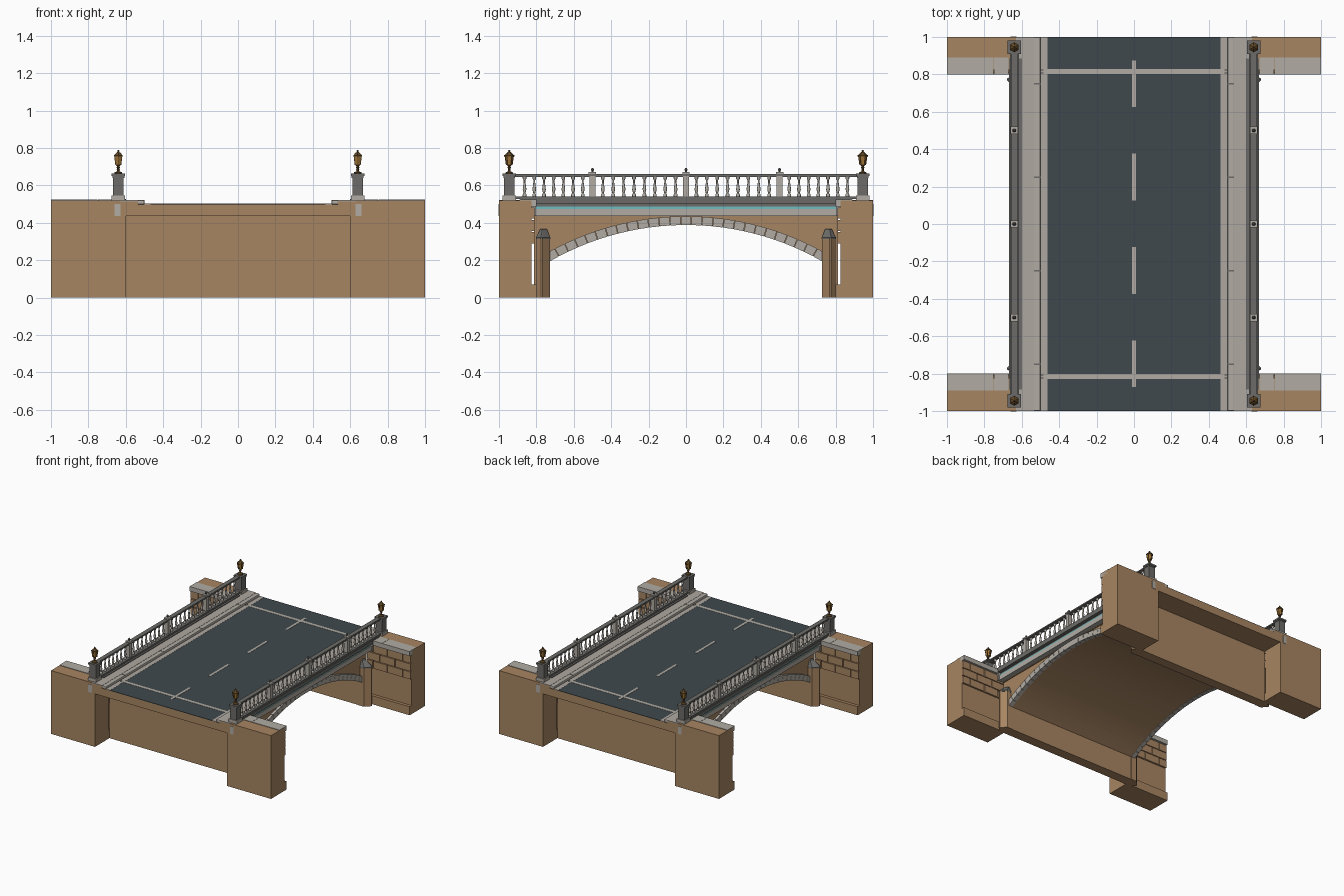
import bpy, bmesh, math

cube = bpy.data.objects.get("Cube")
if cube:
    bpy.data.objects.remove(cube, do_unlink=True)


def material(name, *rgb):
    m = bpy.data.materials.new(name)
    m.use_nodes = True
    m.diffuse_color = (*rgb, 1)
    bsdf = next(n for n in m.node_tree.nodes if n.type == 'BSDF_PRINCIPLED')
    bsdf.inputs["Base Color"].default_value = (*rgb, 1)
    return m


BROWN = material("brown_masonry", .39, .235, .12)
ROAD = material("asphalt", .051, .066, .076)
PAVING = material("paving", .43, .39, .35)
STONE = material("pale_stone", .44, .41, .37)
GREY = material("grey_stone", .15, .148, .14)
DARK = material("dark_stone", .07, .07, .068)
TEAL = material("teal_band", .16, .5, .52)
BRASS = material("dark_brass", .12, .065, .02)
AMBER = material("amber_glass", .36, .18, .04)


def finish(name, bm, mat):
    bmesh.ops.recalc_face_normals(bm, faces=bm.faces)
    mesh = bpy.data.meshes.new(name)
    bm.to_mesh(mesh)
    bm.free()
    mesh.materials.append(mat)
    ob = bpy.data.objects.new(name, mesh)
    bpy.context.collection.objects.link(ob)
    return ob


def loft(bm, rings):
    """Skin a list of closed rings and cap both ends."""
    vs = [[bm.verts.new(p) for p in r] for r in rings]
    n = len(vs[0])
    for a, b in zip(vs, vs[1:]):
        for i in range(n):
            bm.faces.new((a[i], a[(i + 1) % n], b[(i + 1) % n], b[i]))
    bm.faces.new(vs[0])
    bm.faces.new(vs[-1])


def box(name, x, y, z, mat, sx=1, sy=1):
    bm = bmesh.new()
    loft(bm, [[(sx * a, sy * b, h) for a, b in
               ((x[0], y[0]), (x[1], y[0]), (x[1], y[1]), (x[0], y[1]))] for h in z])
    return finish(name, bm, mat)


def lathe(name, profile, loc, sides, mat):
    """Turn (radius, height) pairs about the vertical axis."""
    bm = bmesh.new()
    step = 2 * math.pi / sides
    loft(bm, [[(r * math.cos((i + .5) * step), r * math.sin((i + .5) * step), h)
               for i in range(sides)] for r, h in profile])
    ob = finish(name, bm, mat)
    ob.location = loc
    return ob


# Vault body with arched opening
RAD, CZ, HALF = 1.464, -1.074, .73
ANG = math.asin(HALF / RAD)


def arc(radius, t):
    return radius * math.sin(t), CZ + radius * math.cos(t)


SEG = 40
profile = [(-.812, .436), (-.812, 0), (-HALF, 0)]
profile += [arc(RAD, ANG * (2 * i / SEG - 1)) for i in range(SEG + 1)]
profile += [(HALF, 0), (.812, 0), (.812, .436)]
bm = bmesh.new()
loft(bm, [[(x, y, z) for y, z in profile] for x in (-.6, .6)])
finish("vault_body", bm, BROWN)

# Deck, road and road markings
box("deck_slab", (-.61, .61), (-1, 1), (.435, .498), BROWN)
box("road", (-.47, .47), (-1, 1), (.497, .501), ROAD)
for i in range(4):
    c = -.747 + i * .499
    box("centre_dash", (-.01, .01), (c - .125, c + .125), (.5, .503), STONE)
for sy in (-1, 1):
    box("cross_line", (-.49, .49), (.802, .828), (.5, .5025), STONE, 1, sy)

# Baluster and post knob shapes
BALUSTER = [(.010, .54), (.010, .552), (.005, .558), (.010, .578), (.008, .592),
            (.005, .615), (.005, .628), (.010, .636), (.010, .647)]
baluster_mesh = None
posts = (-.5, 0, .5)

for sx in (-1, 1):
    # Gutter, kerb and pavement
    box("gutter", (.463, .5), (-1, 1), (.498, .502), PAVING, sx)
    kerb = box("kerb", (.5, .537), (-1, 1), (.498, .521), STONE, sx)
    bev = kerb.modifiers.new("round", 'BEVEL')
    bev.width, bev.segments = .006, 2
    box("pavement_bed", (.535, .63), (-1, 1), (.497, .515), BROWN, sx)
    box("pavement", (.535, .63), (-1, 1), (.515, .521), PAVING, sx)
    for y in (-.75, -.25, .25, .75):
        box("kerb_joint", (.501, .535), (y - .003, y + .003), (.52, .5225), GREY, sx)
    for sy in (-1, 1):
        for y in (.807, .823):
            box("drain_slot", (.485, .502), (y - .003, y + .003), (.5, .504), DARK, sx, sy)

    # Side string course and cornice
    box("string_course", (.59, .65), (-.815, .815), (.436, .474), STONE, sx)
    box("teal_band", (.59, .645), (-.812, .812), (.474, .486), TEAL, sx)
    box("cornice_recess", (.59, .64), (-.815, .815), (.486, .5), GREY, sx)
    box("cornice", (.6, .668), (-.885, .885), (.5, .527), GREY, sx)
    box("railing_plinth", (.615, .663), (-.92, .92), (.527, .541), GREY, sx)

    # Arch ring of wedge stones
    bm = bmesh.new()
    COUNT = 27
    for i in range(COUNT):
        t0 = ANG * (2 * i / COUNT - 1) + .0008
        t1 = ANG * (2 * (i + 1) / COUNT - 1) - .0008
        wedge = [arc(RAD - .002, t0), arc(RAD - .002, t1),
                 arc(RAD + .045, t1), arc(RAD + .045, t0)]
        loft(bm, [[(sx * x, y, z) for y, z in wedge] for x in (.585, .62)])
    finish("arch_ring", bm, STONE)

    # Handrail with stepped top
    box("handrail_lower", (.627, .653), (-.92, .92), (.645, .653), GREY, sx)
    box("handrail_top", (.622, .658), (-.92, .92), (.651, .661), GREY, sx)

    # Intermediate posts
    for y in posts:
        box("post", (.624, .656), (y - .016, y + .016), (.535, .664), STONE, sx)
        box("post_cap", (.62, .66), (y - .02, y + .02), (.662, .671), STONE, sx)
        lathe("post_knob", [(.007, .67), (.005, .675), (.01, .683), (.003, .694)],
              (sx * .64, y, 0), 8, GREY)

    # Turned balusters in four bays
    stops = (-.915,) + posts + (.915,)
    for a, b in zip(stops, stops[1:]):
        n = 8 if b - a > .45 else 7
        for k in range(1, n + 1):
            loc = (sx * .64, a + (b - a) * k / (n + 1), 0)
            if baluster_mesh is None:
                ob = lathe("baluster", BALUSTER, loc, 10, STONE)
                bpy.context.view_layer.objects.active = ob
                ob.select_set(True)
                bpy.ops.object.shade_smooth_by_angle(angle=math.radians(50))
                baluster_mesh = ob.data
            else:
                ob = bpy.data.objects.new("baluster", baluster_mesh)
                ob.location = loc
                bpy.context.collection.objects.link(ob)

    for sy in (-1, 1):
        # Corner wing wall with plinth, coping and raised blocks
        box("wing_wall", (.6, 1), (.825, 1), (0, .52), BROWN, sx, sy)
        box("wing_plinth", (.6, 1), (.8, .83), (0, .07), BROWN, sx, sy)
        for x0, x1 in ((.67, .749), (.751, 1)):
            box("wing_coping", (x0, x1), (.798, .89), (.486, .524), STONE, sx, sy)
        for row in range(3):
            z = .29 + row * .066
            cuts = (.6, .72, .86, 1) if row % 2 else (.6, .66, .79, .93, 1)
            for x0, x1 in zip(cuts, cuts[1:]):
                box("wing_block", (x0 + .003, x1 - .003 * (x1 < 1)), (.811, .83),
                    (z, z + .06), BROWN, sx, sy)
        box("cornice_end", (.627, .66), (.8, 1.0), (.437, .5), STONE, sx, sy).scale.y = 1.002

        # Pointed pilaster beside the arch, with sloping cap
        plan = [(.585, .727), (.635, .727), (.675, .768), (.675, .776), (.645, .8), (.585, .8)]

        def ring(f, z):
            return [(sx * (.585 + (x - .585) * f), sy * (.76 + (y - .76) * f), z)
                    for x, y in plan]

        bm = bmesh.new()
        loft(bm, [ring(1, 0), ring(1, .315)])
        finish("pilaster", bm, BROWN)
        bm = bmesh.new()
        loft(bm, [ring(1.04, .313), ring(1.04, .322), ring(.45, .368)])
        finish("pilaster_cap", bm, GREY)

        # Corner pedestal
        for name, h, z, mat in (("pedestal_base", .037, (.5, .546), STONE),
                                ("pedestal_shaft", .029, (.546, .64), GREY),
                                ("pedestal_neck", .032, (.64, .65), GREY),
                                ("pedestal_cap", .036, (.65, .663), GREY)):
            box(name, (.64 - h, .64 + h), (.945 - h, .945 + h), z, mat, sx, sy)

        # Lantern
        at = (sx * .64, sy * .945, 0)
        lathe("lamp_stem", [(.022, .662), (.02, .67), (.007, .676), (.006, .69),
                            (.011, .696), (.006, .702), (.015, .71)], at, 8, BRASS)
        lathe("lamp_glass", [(.016, .71), (.023, .757)], at, 6, AMBER)
        lathe("lamp_roof", [(.027, .755), (.027, .761), (.012, .775), (.005, .779),
                            (.007, .784), (.002, .79)], at, 6, BRASS)
        for k in range(6):
            t = (k + .5) * math.pi / 3
            bm = bmesh.new()
            loft(bm, [[(r * math.cos(t) + a, r * math.sin(t) + b, z) for a, b in
                       ((-.002, -.002), (.002, -.002), (.002, .002), (-.002, .002))]
                      for r, z in ((.016, .709), (.023, .757))])
            finish("lamp_bar", bm, BRASS).location = at
